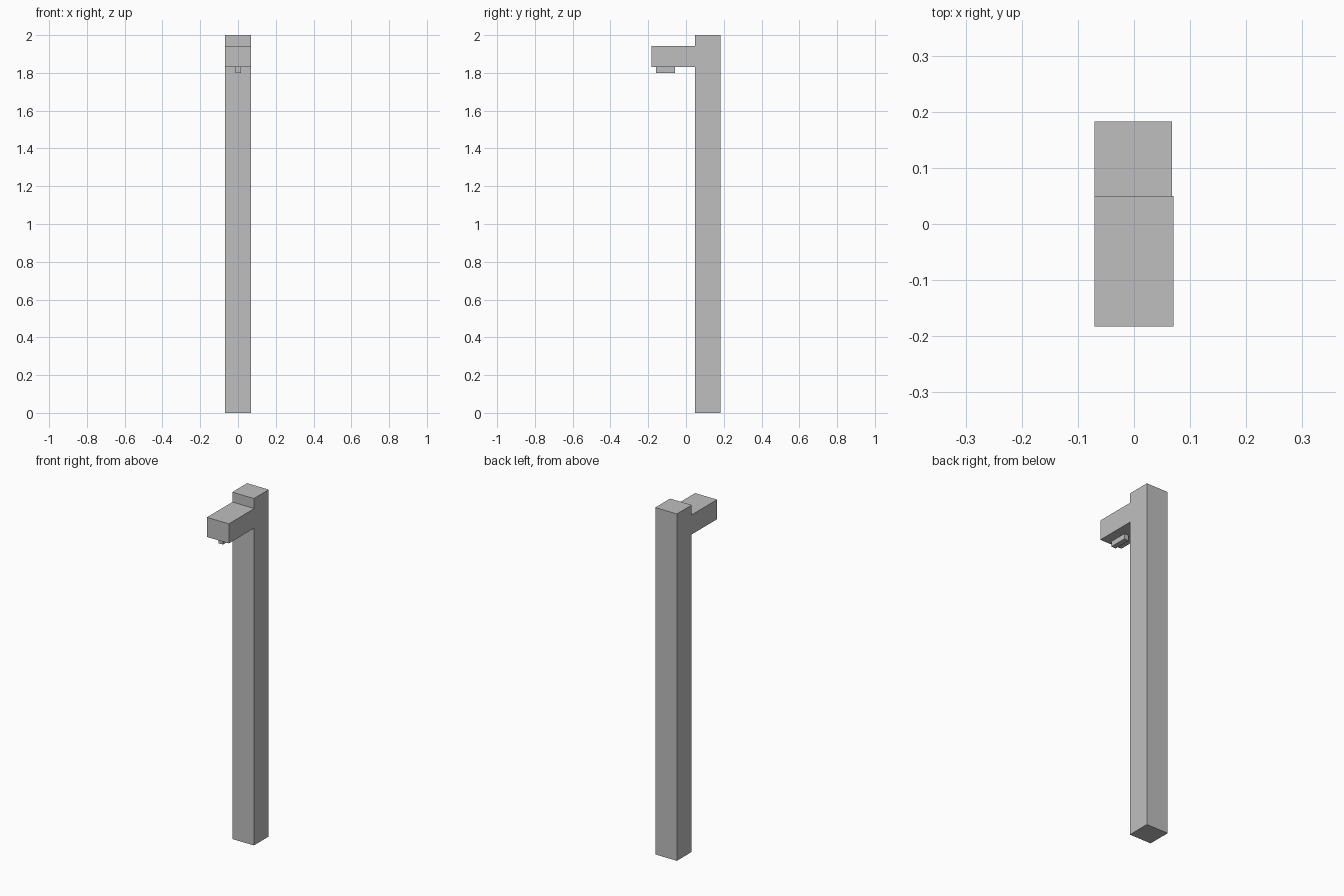
import bpy
import bmesh
from mathutils import Vector

cube = bpy.data.objects.get("Cube")
if cube:
    bpy.data.objects.remove(cube, do_unlink=True)

# Single plain grey
grey = bpy.data.materials.new("light_grey")
grey.use_nodes = True
colour = (0.52, 0.52, 0.52, 1)
grey.diffuse_color = colour
grey.node_tree.nodes["Principled BSDF"].inputs["Base Color"].default_value = colour


def box(name, low, high):
    """Flat-shaded box between two opposite corners."""
    low, high = Vector(low), Vector(high)
    bm = bmesh.new()
    bmesh.ops.create_cube(bm, size=1)
    bmesh.ops.scale(bm, vec=high - low, verts=bm.verts)
    bmesh.ops.translate(bm, vec=(low + high) / 2, verts=bm.verts)
    mesh = bpy.data.meshes.new(name)
    bm.to_mesh(mesh)
    bm.free()
    mesh.materials.append(grey)
    obj = bpy.data.objects.new(name, mesh)
    bpy.context.collection.objects.link(obj)
    return obj


# Upright post
box("post", (-0.07, 0.048, 0), (0.068, 0.183, 2))
# Arm reaching forward near the top
box("arm", (-0.07, -0.183, 1.83), (0.07, 0.05, 1.943))
# Narrow lamp strip under the arm
box("lamp_strip", (-0.013, -0.16, 1.8), (0.016, -0.057, 1.832))
